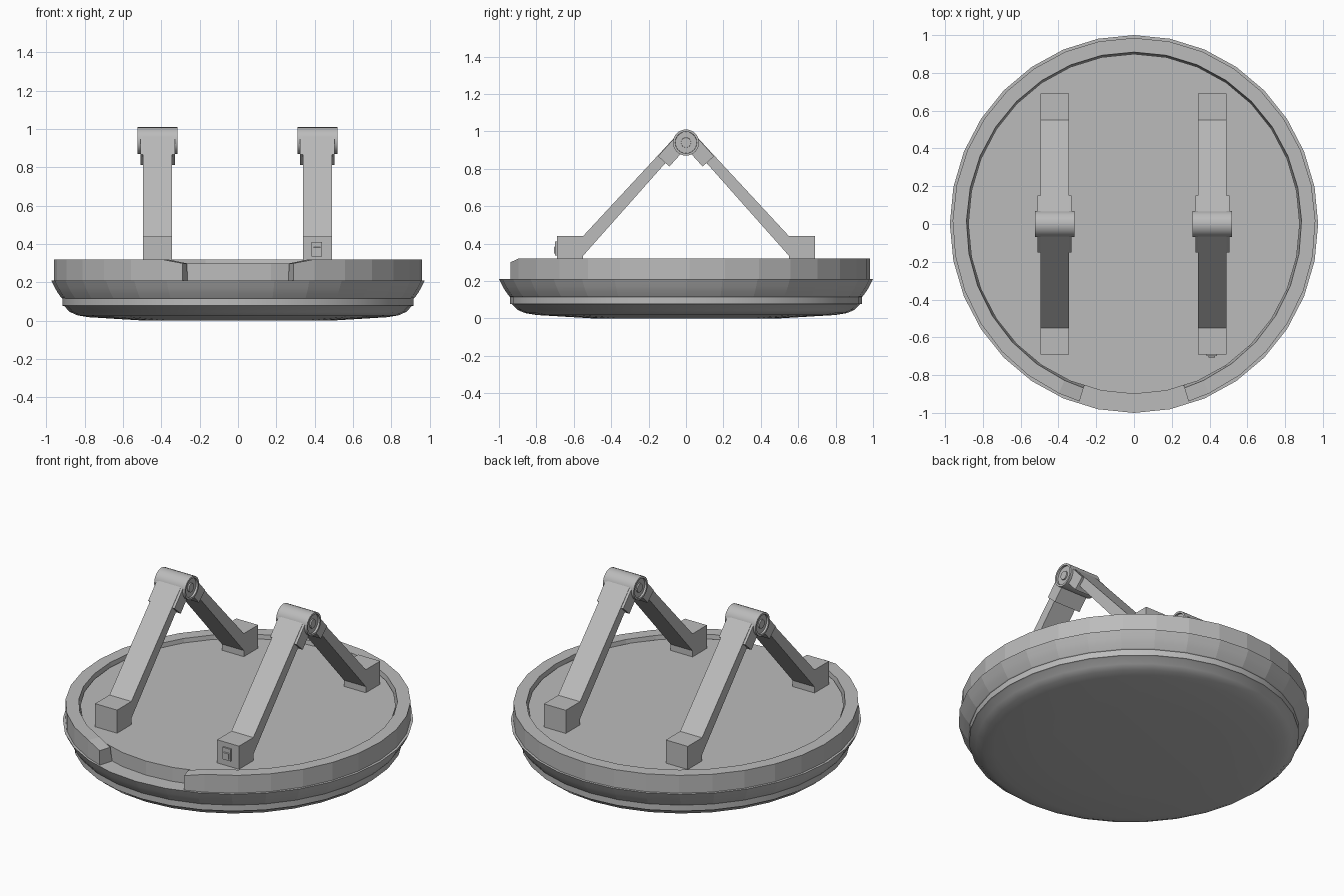
import bpy, bmesh, math
from mathutils import Vector

cube = bpy.data.objects.get("Cube")
if cube:
    bpy.data.objects.remove(cube, do_unlink=True)

grey = bpy.data.materials.new("plain_grey")
grey.use_nodes = True
GREY = (0.5, 0.5, 0.5, 1)
grey.diffuse_color = GREY
grey.node_tree.nodes["Principled BSDF"].inputs["Base Color"].default_value = GREY

SQUASH = 0.975   # the dish is slightly narrower in x
SIDES = 32


def finish(name, bm, smooth=None):
    bmesh.ops.recalc_face_normals(bm, faces=bm.faces)
    mesh = bpy.data.meshes.new(name)
    bm.to_mesh(mesh)
    bm.free()
    mesh.materials.append(grey)
    obj = bpy.data.objects.new(name, mesh)
    bpy.context.collection.objects.link(obj)
    if smooth:
        bpy.ops.object.select_all(action="DESELECT")
        obj.select_set(True)
        bpy.context.view_layer.objects.active = obj
        bpy.ops.object.shade_smooth_by_angle(angle=math.radians(smooth))
    return obj


def around(r, z, angle):
    # angle 0 is the front centre
    return (SQUASH * r * math.sin(angle), -r * math.cos(angle), z)


def lathe(name, profile, smooth=None):
    bm = bmesh.new()
    rings = [[bm.verts.new(around(r, z, math.tau * i / SIDES)) for i in range(SIDES)]
             for r, z in profile]
    for a, b in zip(rings, rings[1:]):
        for i in range(SIDES):
            j = (i + 1) % SIDES
            bm.faces.new((a[i], a[j], b[j], b[i]))
    bm.faces.new(rings[0])
    bm.faces.new(rings[-1])
    return finish(name, bm, smooth)


def prism(name, outline, x, width):
    # (y, z) outline extruded along x
    bm = bmesh.new()
    face = bm.faces.new([bm.verts.new((x - width / 2, y, z)) for y, z in outline])
    out = bmesh.ops.extrude_face_region(bm, geom=[face])
    moved = [v for v in out["geom"] if isinstance(v, bmesh.types.BMVert)]
    bmesh.ops.translate(bm, verts=moved, vec=(width, 0, 0))
    return finish(name, bm)


# Dish: rounded underside, flared body and recessed floor
lathe("underside", [(0.5, 0), (0.8, 0.018), (0.86, 0.028), (0.9, 0.045),
                    (0.93, 0.075), (0.94, 0.078), (0.94, 0.12)], 35)
lathe("body", [(0.9, 0.108), (0.93, 0.108), (0.945, 0.118), (0.965, 0.145),
               (0.98, 0.17), (1.0, 0.21), (0.9, 0.21)], 8)
lathe("floor", [(0.9, 0.2), (0.9, 0.297)])

# Rim: open at the front, its top dipping towards the gap
GAP, DIP, STEPS = math.radians(17.5), math.radians(24.5), 28
angles = [GAP] + [DIP + (math.tau - 2 * DIP) * i / STEPS for i in range(STEPS + 1)]
angles.append(math.tau - GAP)
bm = bmesh.new()
sections = []
for a in angles:
    top = 0.299 if a in (angles[0], angles[-1]) else 0.32
    sections.append([bm.verts.new(around(r, z, a)) for r, z in
                     ((0.985, 0.2), (0.985, top), (0.91, top), (0.895, 0.2))])
for a, b in zip(sections, sections[1:]):
    for i in range(4):
        j = (i + 1) % 4
        bm.faces.new((a[i], a[j], b[j], b[i]))
bm.faces.new(sections[0])
bm.faces.new(sections[-1])
finish("rim", bm)

# Two folding supports, each with a front and a back arm
HINGE = Vector((0, 0.94))
ARM = [(0.69, 0.29), (0.69, 0.44), (0.55, 0.44), (0.04, 1.0 - 0.01),
       (-0.01, 0.94), (0.09, 0.853), (0.55, 0.335), (0.55, 0.29)]
along = Vector((0.67, -0.742))
across = Vector((0.742, 0.67))


def hinge(name, x, radius, width):
    bm = bmesh.new()
    bmesh.ops.create_cone(bm, cap_ends=True, segments=24, radius1=radius,
                          radius2=radius, depth=width)
    # recessed end caps around a flush pin
    caps = [f for f in bm.faces if len(f.verts) > 4]
    bmesh.ops.inset_region(bm, faces=caps, thickness=0.012)
    bmesh.ops.inset_region(bm, faces=caps, thickness=0.001, depth=-0.012)
    bmesh.ops.inset_region(bm, faces=caps, thickness=0.03)
    bmesh.ops.inset_region(bm, faces=caps, thickness=0.001, depth=0.008)
    for v in bm.verts:
        v.co = (v.co.z + x, v.co.x, v.co.y + HINGE.y)
    return finish(name, bm, 30)


for side, x in (("left", 0.415), ("right", -0.42)):
    for end, s in (("front", -1), ("back", 1)):
        prism(f"{side}_{end}_arm", [(s * y, z) for y, z in ARM], x, 0.15)
        collar = [HINGE + along * d + across * w for d, w in
                  ((0.01, 0.062), (0.155, 0.062), (0.155, -0.02), (0.01, -0.02))]
        prism(f"{side}_{end}_collar", [(s * p.x, p.y) for p in collar], x, 0.18)
    hinge(f"{side}_hinge", x, 0.07, 0.21)

# Small catch on the left front foot
X, Z = 0.412, 0.373
prism("catch_plate", [(-0.68, Z - 0.037), (-0.7, Z - 0.037),
                      (-0.7, Z + 0.037), (-0.68, Z + 0.037)], X, 0.055)
prism("catch_button", [(-0.69, Z - 0.027), (-0.706, Z - 0.027),
                       (-0.706, Z + 0.008), (-0.69, Z + 0.015)], X, 0.035)
